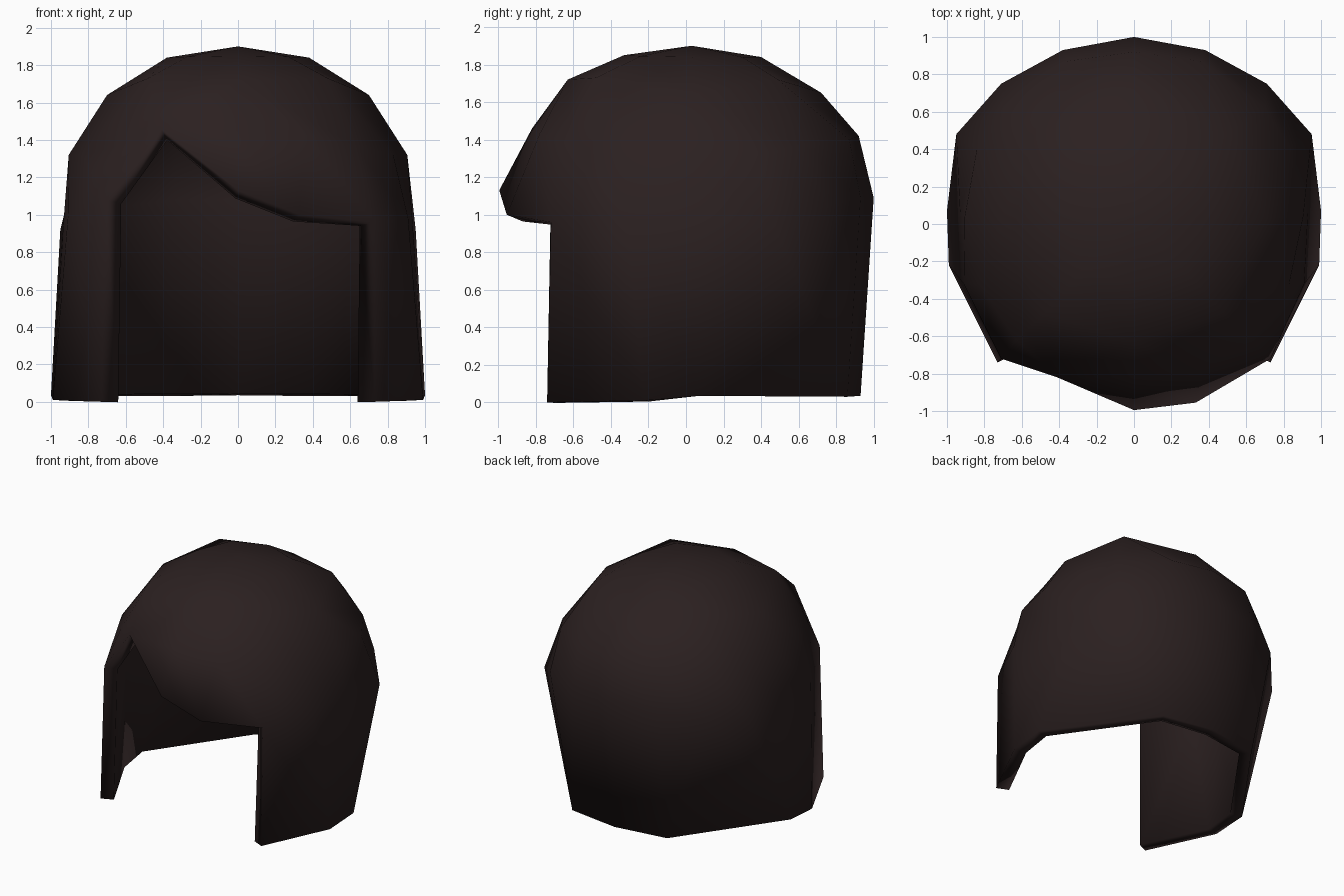
import bpy, bmesh

cube = bpy.data.objects.get("Cube")
if cube:
    bpy.data.objects.remove(cube)

brown = bpy.data.materials.new("dark_brown")
brown.use_nodes = True
colour = (0.024, 0.0145, 0.0145, 1)
brown.diffuse_color = colour
bsdf = brown.node_tree.nodes["Principled BSDF"]
bsdf.inputs["Base Color"].default_value = colour
bsdf.inputs["Roughness"].default_value = 0.8

COLUMNS = 16          # column 0 is the front, column 8 the back, column 4 is +x
NOTCH = COLUMNS - 1   # column where the fringe parts

# Half outlines on the +x side, each running from front to back
crown_half = [(0, -0.33, 1.85), (0.27, -0.24, 1.845), (0.38, 0.03, 1.84),
              (0.27, 0.30, 1.84), (0, 0.40, 1.84)]
shoulder_half = [(0, -0.63, 1.72), (0.48, -0.48, 1.73), (0.70, 0.03, 1.64),
                 (0.51, 0.49, 1.72), (0, 0.72, 1.65)]
brow_half = [(0, -0.82, 1.45), (0.36, -0.78, 1.43), (0.63, -0.62, 1.37),
             (0.83, -0.32, 1.32), (0.905, 0.04, 1.32), (0.84, 0.40, 1.32),
             (0.70, 0.62, 1.37), (0.36, 0.87, 1.40), (0, 0.92, 1.42)]
rim_half = [(0.73, -0.72, 0.96), (0.91, -0.32, 0.98), (0.93, 0.06, 1.0),
            (0.95, 0.48, 0.92), (0.71, 0.75, 1.05), (0.38, 0.93, 1.09), (0, 1.0, 1.09)]
hem_half = {2: (0.73, -0.74, 0.0), 3: (0.99, -0.22, 0.01), 4: (1.0, 0.07, 0.035),
            7: (0.43, 0.86, 0.03), 8: (0, 0.93, 0.035)}


def mirrored(half):
    """Add the -x columns to a {column: point} half outline."""
    ring = dict(half)
    for i, (x, y, z) in half.items():
        ring[(COLUMNS - i) % COLUMNS] = (-x, y, z)
    return ring


def columns(half, first=0, step=1):
    return {first + k * step: p for k, p in enumerate(half)}


bm = bmesh.new()


def add_ring(points):
    return {i: bm.verts.new(p) for i, p in points.items()}


def share(ring, column, source):
    """Let a column, and its mirror, reuse a neighbour's vertex."""
    ring[column] = ring[source]
    ring[COLUMNS - column] = ring[(COLUMNS - source) % COLUMNS]


def bridge(upper, lower):
    """Join two rings; shared vertices give triangles or nothing."""
    for i in range(COLUMNS):
        j = (i + 1) % COLUMNS
        if i in lower and j in lower:
            corners = list(dict.fromkeys([upper[i], lower[i], lower[j], upper[j]]))
            if len(corners) > 2:
                bm.faces.new(corners)


# Crown: eight-sided above, sixteen-sided at the brow
top = bm.verts.new((0, 0.03, 1.9))
crown = add_ring(mirrored(columns(crown_half, step=2)))
shoulder = add_ring(mirrored(columns(shoulder_half, step=2)))
for i in range(0, COLUMNS, 2):
    bm.faces.new([top, crown[i], crown[(i + 2) % COLUMNS]])
for ring in (crown, shoulder):
    for odd in range(1, COLUMNS // 2, 2):
        share(ring, odd, odd - 1)
brow_points = mirrored(columns(brow_half))
brow_points[NOTCH] = (-0.41, -0.82, 1.46)
brow = add_ring(brow_points)
bridge(crown, shoulder)
bridge(shoulder, brow)

# Rim with the swept fringe
rim_points = mirrored(columns(rim_half, first=2))
rim_points[COLUMNS - 2] = (-0.71, -0.72, 1.08)
rim_points[0] = (0, -0.995, 1.13)
rim_points[1] = (0.33, -0.955, 1.0)
rim = add_ring(rim_points)
rim[NOTCH] = brow[NOTCH]
bridge(brow, rim)

# Side panels and back, open at the face
hem = add_ring(mirrored(hem_half))
share(hem, 5, 4)
share(hem, 6, 7)
bridge(rim, hem)

bmesh.ops.recalc_face_normals(bm, faces=bm.faces)
bm.normal_update()
if top.normal.z < 0:
    bmesh.ops.reverse_faces(bm, faces=bm.faces)

mesh = bpy.data.meshes.new("hair_shell")
bm.to_mesh(mesh)
bm.free()
mesh.materials.append(brown)
hair = bpy.data.objects.new("hair_shell", mesh)
bpy.context.collection.objects.link(hair)
for p in mesh.polygons:
    p.use_smooth = True

# Thickness grows inward
shell = hair.modifiers.new("thickness", 'SOLIDIFY')
shell.thickness = 0.1
shell.offset = -1
